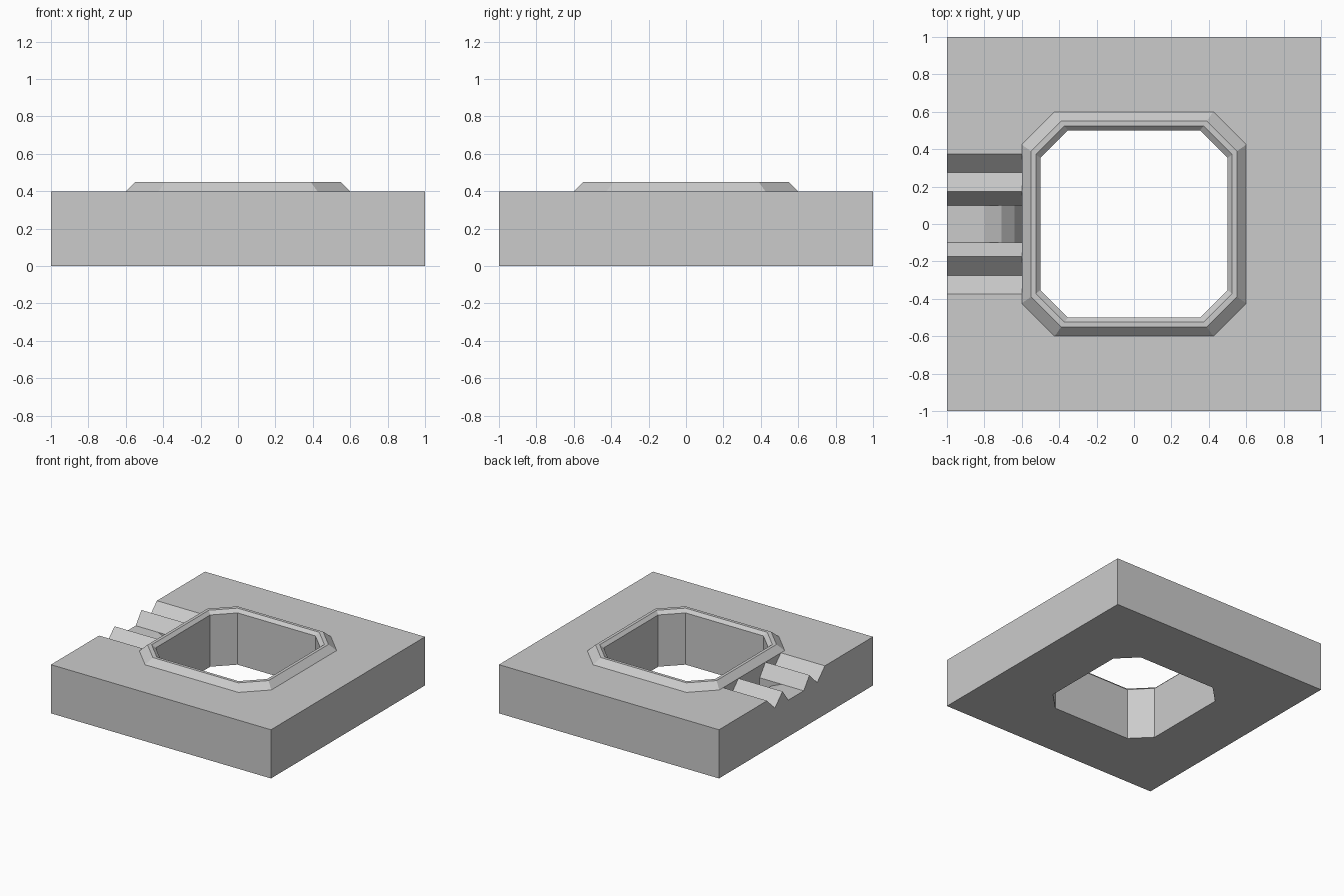
import bpy, bmesh
from math import sin, cos, radians

if "Cube" in bpy.data.objects:
    bpy.data.objects.remove(bpy.data.objects["Cube"])


def loft(name, rings):
    """Closed solid through matching rings of points."""
    bm = bmesh.new()
    vs = [[bm.verts.new(p) for p in ring] for ring in rings]
    n = len(vs[0])
    for a, b in zip(vs, vs[1:]):
        for i in range(n):
            j = (i + 1) % n
            bm.faces.new((a[i], a[j], b[j], b[i]))
    bm.faces.new(vs[0])
    bm.faces.new(vs[-1])
    bmesh.ops.recalc_face_normals(bm, faces=bm.faces)
    mesh = bpy.data.meshes.new(name)
    bm.to_mesh(mesh)
    bm.free()
    ob = bpy.data.objects.new(name, mesh)
    bpy.context.collection.objects.link(ob)
    return ob


def square(h, z):
    return [(-h, -h, z), (h, -h, z), (h, h, z), (-h, h, z)]


def octagon(h, z):
    c = h * 0.707
    return [(x, y, z) for x, y in ((h, -c), (h, c), (c, h), (-c, h),
                                   (-h, c), (-h, -c), (-c, -h), (c, -h))]


def combine(target, tool, operation):
    tool.hide_render = True
    mod = target.modifiers.new(tool.name, 'BOOLEAN')
    mod.operation = operation
    mod.solver = 'EXACT'
    mod.object = tool
    bpy.context.view_layer.objects.active = target
    bpy.ops.object.modifier_apply(modifier=mod.name)
    bpy.data.objects.remove(tool)


# Square base slab
base = loft("base_plate", [square(1, 0), square(1, 0.4)])

# Raised octagonal rim, then the opening with its chamfered lip
rim = loft("rim", [octagon(0.6, 0.2), octagon(0.6, 0.4), octagon(0.55, 0.45)])
combine(base, rim, 'UNION')
opening = loft("opening", [octagon(0.5, -0.1), octagon(0.5, 0.425),
                           octagon(0.525, 0.45), octagon(0.525, 0.6)])
combine(base, opening, 'DIFFERENCE')

# Zigzag channels on the left side (mirrored half profile in y, z)
half = [(0.475, 0.5), (0.275, 0.3), (0.175, 0.4), (0.1, 0.3)]
profile = half + [(-y, z) for y, z in reversed(half)]
channels = loft("channels", [[(x, y, z) for y, z in profile] for x in (-1.1, -0.6)])
combine(base, channels, 'DIFFERENCE')

# Middle channel curves down towards the rim
x, z = -0.8, 0.3
path = [(x, 0.36), (x, z)]
for angle in (22.5, 45, 67.5):
    x += 0.0995 * cos(radians(angle))
    z -= 0.0995 * sin(radians(angle))
    path.append((x, z))
path[-1] = (-0.6, z)
path.append((-0.6, 0.36))
chute = loft("chute", [[(x, y, z) for x, z in path] for y in (-0.1, 0.1)])
combine(base, chute, 'DIFFERENCE')
